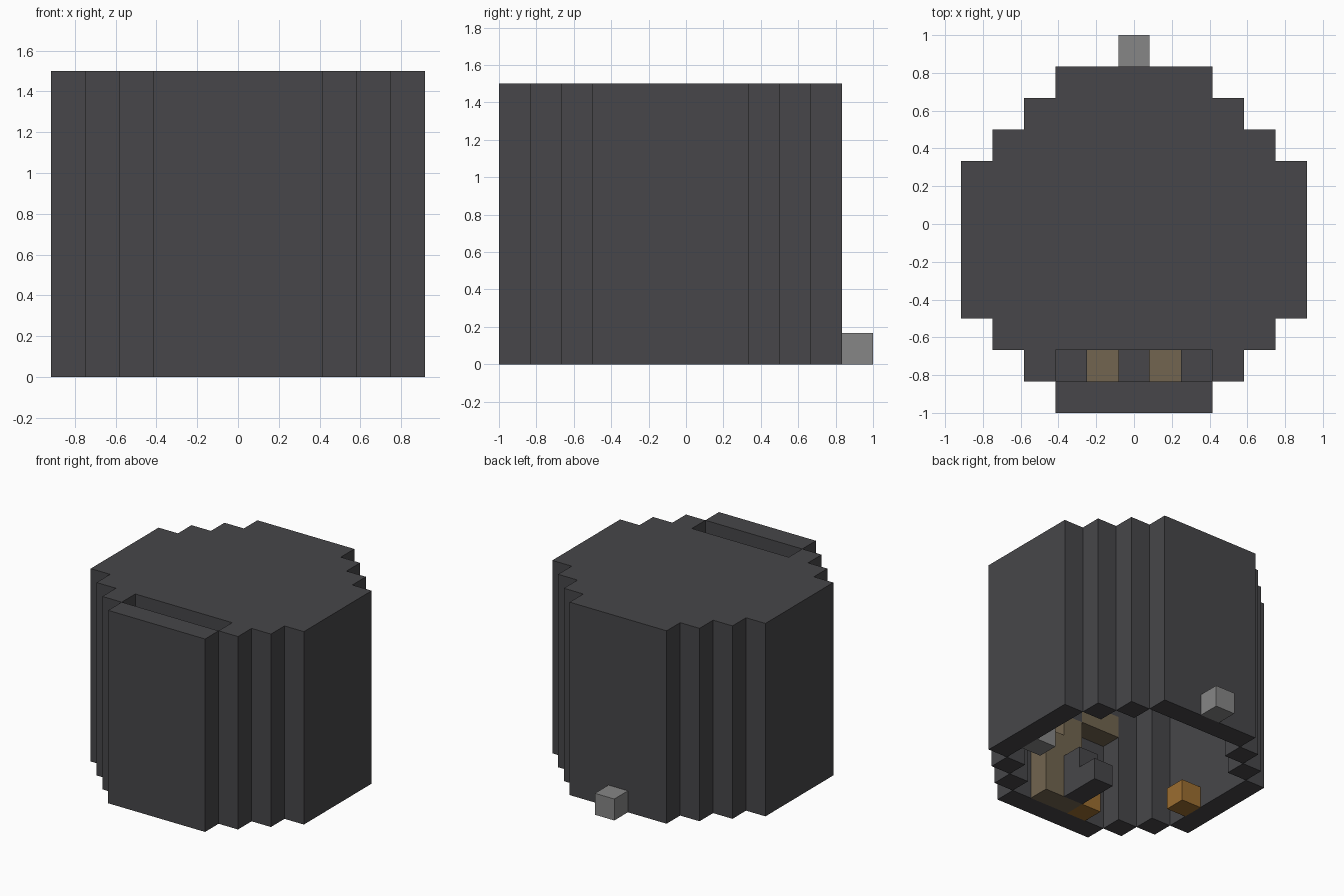
import bpy
import bmesh

U = 1 / 6  # size of one block

cube = bpy.data.objects.get("Cube")
if cube:
    bpy.data.objects.remove(cube, do_unlink=True)


def material(name, rgb):
    m = bpy.data.materials.new(name)
    m.use_nodes = True
    m.diffuse_color = (*rgb, 1)
    bsdf = m.node_tree.nodes["Principled BSDF"]
    bsdf.inputs["Base Color"].default_value = (*rgb, 1)
    bsdf.inputs["Roughness"].default_value = 0.9
    return m


CHARCOAL = material("charcoal", (0.063, 0.062, 0.067))
GREY = material("light grey", (0.24, 0.24, 0.24))
BROWN = material("tan brown", (0.168, 0.13, 0.08))
ORANGE = material("orange", (0.33, 0.155, 0.03))


def prism(name, points, z0, z1, mat):
    """Extrude a plan outline, given in blocks, from z0 to z1."""
    bm = bmesh.new()
    base = bm.faces.new([bm.verts.new((x * U, y * U, z0 * U)) for x, y in points])
    top = bmesh.ops.extrude_face_region(bm, geom=[base])["geom"]
    bmesh.ops.translate(bm, vec=(0, 0, (z1 - z0) * U),
                        verts=[v for v in top if isinstance(v, bmesh.types.BMVert)])
    bmesh.ops.recalc_face_normals(bm, faces=bm.faces)
    mesh = bpy.data.meshes.new(name)
    bm.to_mesh(mesh)
    bm.free()
    mesh.materials.append(mat)
    ob = bpy.data.objects.new(name, mesh)
    bpy.context.collection.objects.link(ob)
    return ob


def box(name, x, y, z, mat):
    """Block whose x, y and z ranges are in block units."""
    corners = [(x[0], y[0]), (x[1], y[0]), (x[1], y[1]), (x[0], y[1])]
    return prism(name, corners, z[0], z[1], mat)


def stepped(rows):
    """Mirrored stepped outline from (half width, y start, y end) rows."""
    side = [(w, y) for w, a, b in rows for y in (a, b)]
    return side + [(-x, y) for x, y in reversed(side)]


def cut(target, cutter):
    mod = target.modifiers.new("cut", 'BOOLEAN')
    mod.operation = 'DIFFERENCE'
    mod.solver = 'EXACT'
    mod.object = cutter
    bpy.context.view_layer.objects.active = target
    bpy.ops.object.modifier_apply(modifier=mod.name)
    bpy.data.objects.remove(cutter, do_unlink=True)


# Stepped hollow shell, open below, with a slot through the roof
outer = [(2.5, -6, -5), (3.5, -5, -4), (4.5, -4, -3), (5.5, -3, 2),
         (4.5, 2, 3), (3.5, 3, 4), (2.5, 4, 5)]
inner = [(2.5, -5, -4), (3.5, -4, -3), (4.5, -3, 2), (3.5, 2, 3), (2.5, 3, 4)]
shell = prism("shell", stepped(outer), 0, 9, CHARCOAL)
cut(shell, prism("cavity_cutter", stepped(inner), -1, 8, CHARCOAL))
cut(shell, box("slot_cutter", (-2.5, 2.5), (-5, -4), (7.5, 10), CHARCOAL))

# Single blocks on the walls
box("rear_knob", (-0.5, 0.5), (5, 6), (0, 1), GREY)
box("left_wall_knob", (3.5, 4.5), (-2, -1), (0, 1), GREY)
box("right_wall_lamp", (-4.5, -3.5), (-2, -1), (0, 1), ORANGE)

# Seat with a low back
box("seat", (-0.5, 0.5), (-3, -2), (0, 1), CHARCOAL)
box("seat_back", (-0.5, 0.5), (-4, -3), (0, 2), CHARCOAL)

# Panel standing against the front wall, below the slot
ROW = (-5, -4)
box("panel_left_post", (0.5, 1.5), ROW, (0, 3), BROWN)
box("panel_right_lamp", (-1.5, -0.5), ROW, (0, 1), ORANGE)
box("panel_post", (-0.5, 0.5), ROW, (0, 4), BROWN)
box("panel_cap", (-0.5, 0.5), ROW, (4, 6), CHARCOAL)
for side, s in (("left", 1), ("right", -1)):
    box(side + "_panel_arm", sorted((0.5 * s, 2.5 * s)), ROW, (4, 5), BROWN)
    box(side + "_arm_cap", sorted((1.5 * s, 2.5 * s)), ROW, (5, 6), CHARCOAL)
